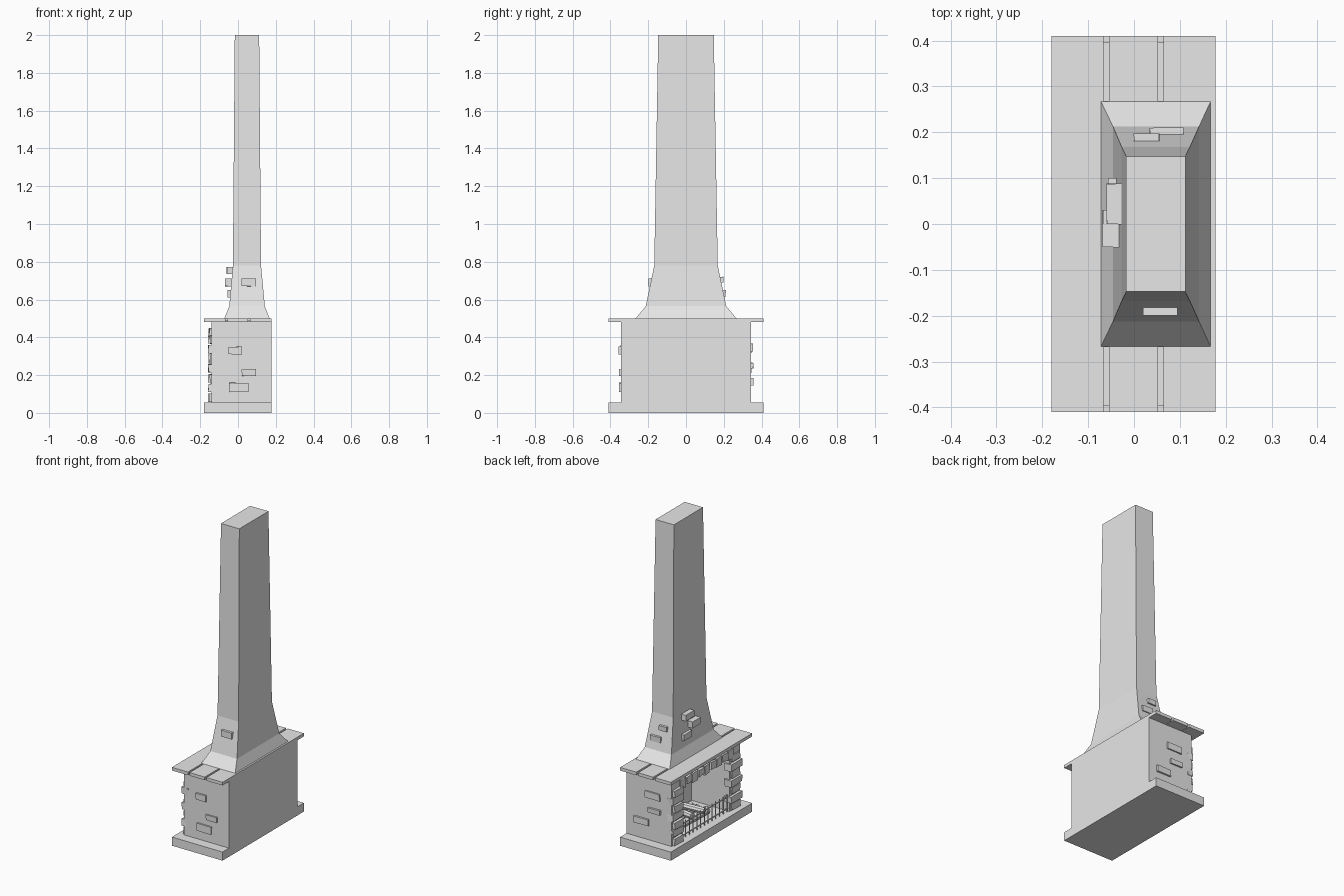
import bpy, bmesh, math, random
from mathutils import Vector, Matrix

if "Cube" in bpy.data.objects:
    bpy.data.objects.remove(bpy.data.objects["Cube"])

random.seed(4)
stone = bpy.data.materials.new("plain grey stone")
stone.diffuse_color = (0.8, 0.8, 0.8, 1)
stone.use_nodes = True
stone.node_tree.nodes["Principled BSDF"].inputs["Base Color"].default_value = stone.diffuse_color


def finish(name, bm):
    bmesh.ops.recalc_face_normals(bm, faces=bm.faces)
    me = bpy.data.meshes.new(name)
    bm.to_mesh(me)
    bm.free()
    me.materials.append(stone)
    ob = bpy.data.objects.new(name, me)
    bpy.context.collection.objects.link(ob)
    return ob


def add_box(bm, x0, x1, y0, y1, z0, z1, jitter=0.0):
    m = Matrix.Translation(((x0 + x1) / 2, (y0 + y1) / 2, (z0 + z1) / 2))
    m = m @ Matrix.Diagonal((x1 - x0, y1 - y0, z1 - z0, 1))
    vs = bmesh.ops.create_cube(bm, size=1, matrix=m)["verts"]
    for v in vs:
        v.co += Vector([random.uniform(-jitter, jitter) for _ in range(3)])


def boxes(name, items, jitter=0.0):
    bm = bmesh.new()
    for b in items:
        add_box(bm, *b, jitter=jitter)
    return finish(name, bm)


def add_rod(bm, a, b, r, sides):
    a, b = Vector(a), Vector(b)
    d = b - a
    m = Matrix.Translation((a + b) / 2) @ d.to_track_quat("Z", "Y").to_matrix().to_4x4()
    bmesh.ops.create_cone(bm, cap_ends=True, segments=sides, radius1=r, radius2=r,
                          depth=d.length, matrix=m)


BACK = 0.178   # flat wall side
FACE = -0.14   # side with the fire opening

# Hearth plinth
boxes("hearth_base", [(-0.18, BACK, -0.41, 0.41, 0, 0.055)])

# Firebox body with its opening cut out
body = boxes("firebox_body", [(FACE, BACK, -0.345, 0.345, 0.055, 0.48)])
cutter = boxes("opening_cutter", [(-0.3, 0.13, -0.24, 0.24, 0.03, 0.40)])
cutter.hide_render = True
cutter.hide_set(True)
cut = body.modifiers.new("opening", "BOOLEAN")
cut.object = cutter
cut.operation = "DIFFERENCE"
cut.solver = "EXACT"

# Mantel: long front slab, centre and paired end slabs with narrow joints
slabs = [(-0.18, -0.067, -0.41, 0.41, 0.48, 0.5),
         (-0.068, BACK, -0.268, 0.268, 0.48, 0.5)]
for s in (-1, 1):
    y0, y1 = sorted((s * 0.267, s * 0.41))
    slabs += [(-0.055, 0.052, y0, y1, 0.48, 0.5), (0.064, BACK, y0, y1, 0.48, 0.5)]
    c0, c1 = sorted((s * 0.266, s * 0.396))
    slabs += [(-0.07, 0.07, c0, c1, 0.482, 0.49)]
boxes("mantel_slabs", slabs)

# Flared hood and tapering chimney, lofted through rectangular rings
bm = bmesh.new()
rings = []
for z, x0, x1, y in ((0.5, -0.072, 0.167, 0.267), (0.565, -0.046, 0.142, 0.213),
                     (0.78, -0.027, 0.122, 0.168), (2.0, -0.017, 0.112, 0.147)):
    rings.append([bm.verts.new(p) for p in ((x0, -y, z), (x1, -y, z), (x1, y, z), (x0, y, z))])
for lo, hi in zip(rings, rings[1:]):
    for i in range(4):
        j = (i + 1) % 4
        bm.faces.new((lo[i], lo[j], hi[j], hi[i]))
bm.faces.new(rings[0])
bm.faces.new(rings[-1])
finish("chimney", bm)

# Loose bricks standing out of the end walls
boxes("end_wall_bricks", [
    (-0.05, 0.02, -0.355, -0.33, 0.31, 0.35), (0.02, 0.095, -0.355, -0.33, 0.195, 0.23),
    (-0.045, 0.055, -0.355, -0.33, 0.11, 0.16),
    (-0.06, 0.045, 0.33, 0.356, 0.325, 0.365), (-0.065, 0.02, 0.33, 0.356, 0.235, 0.265),
    (0.02, 0.12, 0.33, 0.356, 0.145, 0.185)], 0.002)

# Loose bricks standing out of the chimney hood
boxes("chimney_bricks", [
    (0.02, 0.095, -0.2, -0.17, 0.67, 0.71),
    (0.0, 0.055, 0.17, 0.197, 0.69, 0.72), (0.035, 0.107, 0.18, 0.21, 0.615, 0.65),
    (-0.06, -0.02, 0.0, 0.088, 0.735, 0.772), (-0.068, -0.02, -0.05, 0.03, 0.67, 0.71),
    (-0.056, -0.02, 0.02, 0.1, 0.61, 0.65)], 0.001)

# Alternating brick columns beside the opening
quoins = []
for s in (-1, 1):
    for i in range(7):
        z = 0.06 + i * 0.051
        out = 0.008 + 0.009 * ((i + (s > 0)) % 2)
        inner = 0.232 if i % 2 else 0.252
        y0, y1 = sorted((s * inner, s * (0.345 if i % 2 else 0.335)))
        quoins.append((FACE - out, FACE + 0.03, y0, y1, z, z + 0.043))
boxes("quoin_bricks", quoins, 0.003)

# Row of upright bricks over the opening
lintel = []
for i in range(9):
    y = -0.27 + i * 0.06
    drop = 0.012 * (i % 2)
    lintel.append((FACE - 0.01 - drop / 3, FACE + 0.03, y + 0.004, y + 0.056,
                   0.39 + drop, 0.448))
boxes("lintel_bricks", lintel, 0.003)

# Low fire guard: rails and upright bars
bm = bmesh.new()
for z in (0.075, 0.15):
    add_rod(bm, (-0.13, -0.235, z), (-0.13, 0.235, z), 0.004, 6)
for i in range(13):
    y = -0.228 + i * 0.038
    add_rod(bm, (-0.13, y, 0.053), (-0.13, y, 0.165), 0.003, 6)
finish("fire_guard", bm)

# Stacked logs on the hearth
bm = bmesh.new()
for a, b, r in (((-0.05, -0.14, 0.08), (-0.04, 0.13, 0.08), 0.025),
                ((0.01, -0.13, 0.08), (0.01, 0.14, 0.08), 0.025),
                ((0.065, -0.14, 0.08), (0.06, 0.13, 0.08), 0.025),
                ((-0.09, -0.06, 0.115), (0.09, -0.03, 0.125), 0.02),
                ((-0.08, 0.05, 0.12), (0.09, 0.02, 0.12), 0.02)):
    add_rod(bm, a, b, r, 8)
finish("logs", bm)
